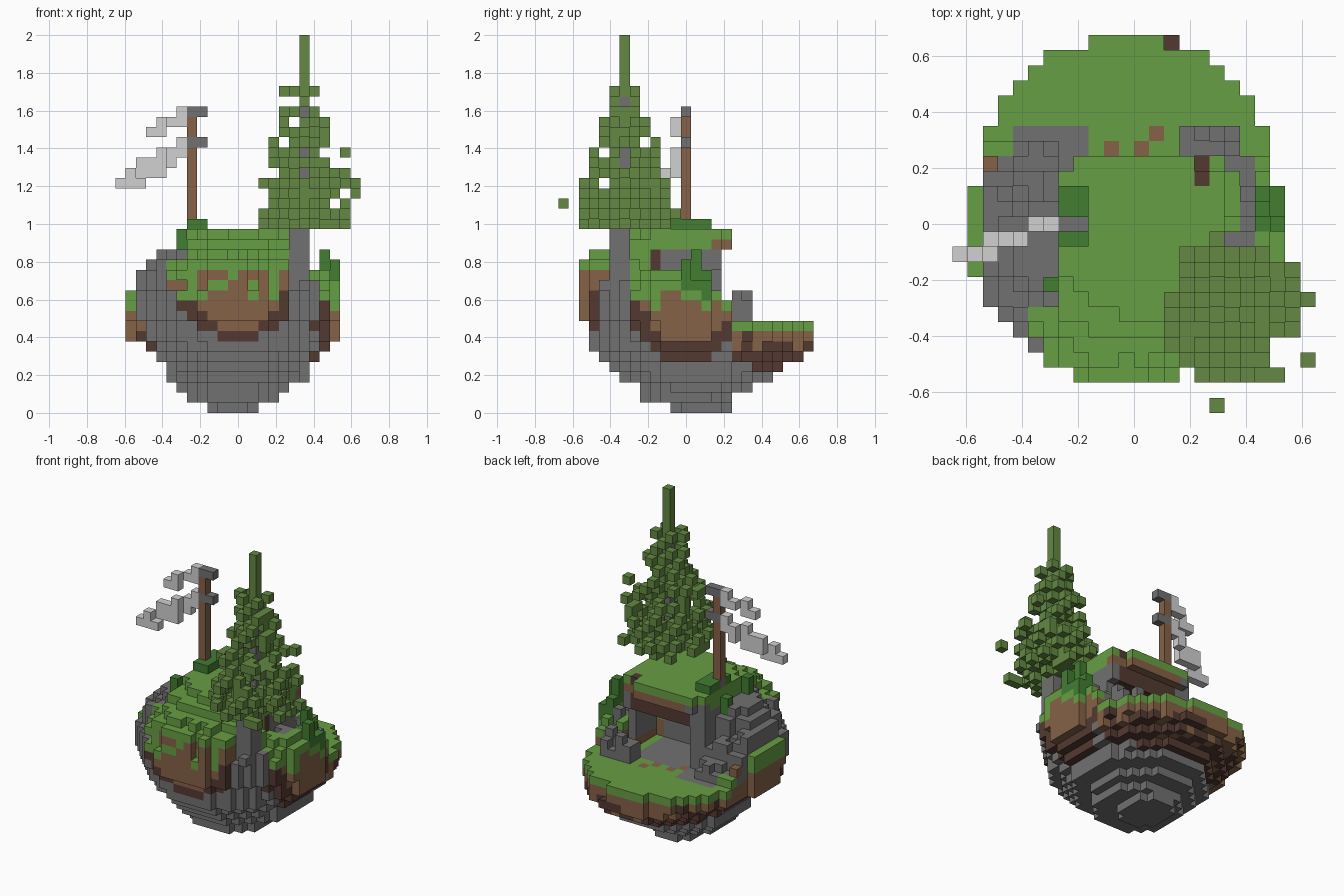
import bpy
import bmesh
import random

rng = random.Random(7)
CUBE = 2 / 37
DIRECTIONS = [(1, 0, 0), (-1, 0, 0), (0, 1, 0), (0, -1, 0), (0, 0, 1), (0, 0, -1)]

default = bpy.data.objects.get("Cube")
if default:
    bpy.data.objects.remove(default, do_unlink=True)

def make_material(name, *rgb):
    material = bpy.data.materials.new(name)
    material.use_nodes = True
    material.diffuse_color = (*rgb, 1)
    shader = next(n for n in material.node_tree.nodes if n.type == "BSDF_PRINCIPLED")
    shader.inputs["Base Color"].default_value = (*rgb, 1)
    shader.inputs["Roughness"].default_value = 0.9
    return material

MATERIALS = {
    "grass": make_material("grass green", 0.137, 0.345, 0.058),
    "leaf": make_material("needle green", 0.125, 0.25, 0.054),
    "bush": make_material("bush green", 0.054, 0.205, 0.031),
    "rock": make_material("rock grey", 0.165, 0.165, 0.165),
    "soil": make_material("soil brown", 0.235, 0.122, 0.063),
    "earth": make_material("dark earth", 0.088, 0.041, 0.031),
    "cloth": make_material("cloth grey", 0.64, 0.64, 0.64),
}

def build_cubes(name, cells):
    """Make one mesh from a dictionary of grid cell -> colour, outer faces only."""
    mesh = bpy.data.meshes.new(name)
    colours = sorted(set(cells.values()))
    for colour in colours:
        mesh.materials.append(MATERIALS[colour])
    bm = bmesh.new()
    for cell, colour in cells.items():
        for step in DIRECTIONS:
            if tuple(c + s for c, s in zip(cell, step)) in cells:
                continue
            axis = next(a for a in range(3) if step[a])
            corners = []
            for du, dv in ((0, 0), (1, 0), (1, 1), (0, 1)):
                corner = list(cell)
                corner[axis] += step[axis] > 0
                corner[(axis + 1) % 3] += du
                corner[(axis + 2) % 3] += dv
                x, y, z = corner
                corners.append(bm.verts.new(((x - 12) * CUBE, (y - 12.5) * CUBE, z * CUBE)))
            if step[axis] < 0:
                corners.reverse()
            bm.faces.new(corners).material_index = colours.index(colour)
    bm.to_mesh(mesh)
    bm.free()
    bpy.context.collection.objects.link(bpy.data.objects.new(name, mesh))

# Island outline of every layer, bottom to top: left, right, front, back
LAYERS = [
    (9, 14, 11, 17), (7, 16, 8, 17), (6, 17, 8, 19), (5, 19, 6, 21), (5, 19, 5, 22),
    (4, 20, 4, 24), (3, 21, 3, 25), (1, 22, 3, 25), (1, 22, 3, 25), (1, 22, 2, 25),
    (1, 22, 2, 25), (1, 22, 2, 25), (2, 22, 2, 24), (2, 21, 2, 24), (3, 21, 2, 23),
    (4, 20, 3, 23), (4, 20, 5, 22), (6, 19, 6, 22),
]
MEADOW, PLATEAU = 9, 18
COLUMNS = [(i, j) for i in range(24) for j in range(25)]
# Ragged front terraces
notches = {column: rng.choice((0, 0, 0.14)) if column[1] < 9 else 0 for column in COLUMNS}

def in_outline(i, j, layer):
    left, right, front, back = LAYERS[layer]
    dx = (2 * i + 1 - left - right) / (right - left)
    dy = (2 * j + 1 - front - back) / (back - front)
    limit = 1.03 if layer < 7 or j < 13 else 0.98
    return dx * dx + dy * dy <= limit - (notches[i, j] if layer > 11 else 0)

def ground_height(i, j):
    bump = rng.choice((-1, 0, 0, 0, 1))
    if i in (1, 21) and j > 14:
        return 0
    if i < 2:
        return 12
    if i < 7:
        return max(MEADOW, int(16 - max(0, j - 12) * 1.2) + (bump if j < 18 else 0))
    if j > 16:
        return MEADOW + 2 + bump if 15 <= i <= 18 and j < 19 else MEADOW
    if i > 17 and j > 7:
        return 14 - max(0, i - 20) - max(0, j - 10) // 2 + (bump if i < 20 else 0)
    return 15 + (bump if i < 20 else 0) if i > 17 else PLATEAU

def in_cave(i, j, k):
    roof = 16 if j > 15 else 14
    first = 9 if j < 16 else 7
    return first <= i <= 17 - (j < 15) and 10 < j < 17 and MEADOW <= k < roof

def soil_base(i, j):
    """Lowest earth layer: deep at the middle of each side, rock between them."""
    if j > 16:
        return 4 if abs(i - 11) < 6 else 5
    if j < 9 and abs(i - 11.5) <= abs(j - 13):
        return 6.5 + (i - 11.5) ** 2 / 9
    if i > 15 and j > 6:
        return 4.5 + (j - 12) ** 2 / 8
    return 6 if i < 4 and 7 < j < 17 else 99

def is_rock(i, j, k):
    left_ridge = 1 < i < 7 and k > 8 and 6 < j < (17 if i < 4 else 19)
    left_corner = 1 < i < 5 and 3 < j < 7 and k > 8
    floor = 3 < i < 9 and 16 < j < 19 and k >= 8
    back_boulders = 15 <= i <= 18 and 15 < j < 19 and 8 < k < 13
    right_ridge = 17 <= i <= 19 and j > 9 and 9 < k < 16 and not (i == 18 and 11 < j < 16)
    tree_root = i in (17, 18) and j in (4, 5, 6)
    return left_ridge or left_corner or floor or back_boulders or right_ridge or tree_root

def ground_colour(i, j, k):
    open_top = (i, j, k + 1) not in solid
    if is_rock(i, j, k):
        return "rock"
    if k >= 14 and j > 8 and 6 < i < 18:
        if k == 17 or (k == 16 and j < 15):
            return "grass"
        if j < 14 or i < 9:
            return "earth" if i > 15 and j < 11 else "rock"
        return "soil" if k == 16 else "earth"
    if 6 < i < 9 and j > 8 and k > 8:
        return "rock"
    if k > 11 and 4 < i < 18 and j < 9:
        return "grass" if open_top or rng.random() > 0.65 else "soil"
    base = soil_base(i, j)
    if k < base:
        return "rock"
    if open_top and k > 7:
        return "grass"
    thickness = rng.choice((1, 2, 3)) if j > 16 else 1 + (j < 9 and abs(i - 11.5) > 3) + (i > 15)
    if k < base + thickness and 1 < i < 21:
        return "earth"
    if i < 2 or i > 20:
        return "grass" if k > (9 if i < 2 or j < 10 else 11) else "soil"
    return "grass" if k > 10 and rng.random() > 0.45 else "soil"

# Floating island
heights = {column: ground_height(*column) for column in COLUMNS}
solid = {
    (i, j, k) for (i, j), top in heights.items() for k in range(top)
    if in_outline(i, j, k) and not in_cave(i, j, k)
    and (k < 16 or (7 <= i <= 17 and (j < 16 or 8 <= i <= 15)))
}
def surface(i, j):
    return max((k for x, y, k in solid if (x, y) == (i, j)), default=0)

ground = {cell: ground_colour(*cell) for cell in sorted(solid)}
# Worn path on the meadow and bare soil on the ridges
for i, j in ((10, 17), (12, 17), (13, 18)):
    ground[i, j, MEADOW - 1] = "soil"
ground[9, 16, MEADOW - 1] = "soil"
ground[2, 16, surface(2, 16)] = "soil"
ground[16, 15, surface(16, 15)] = ground[16, 16, surface(16, 16)] = "earth"
build_cubes("floating_island", ground)

# Tree with root, trunk, scattered needles and a bare tip
TX, TY = 18, 6
tree = {}
for k in range(18, 32):
    radius = 4.7 * (1 - (k - 18) / 16) + 0.8
    for i in range(TX - 4, TX + 5):
        for j in range(TY - 5, TY + 6):
            reach = ((i - TX) ** 2 + (j - TY) ** 2) ** 0.5
            chance = 0.04 if (i + j + k) % 2 == 0 else 0.75 if reach < 1.8 else 0.46
            if reach <= radius and rng.random() < chance:
                tree[i, j, k] = "leaf"
for k in range(14, 37):
    tree[TX, TY, k] = "rock" if k < 31 else "leaf"
    if k < 18:
        for i, j in ((TX - 1, TY), (TX, TY - 1), (TX - 1, TY - 1)):
            tree[i, j, k] = "rock"
for twig in ((17, 0, 20), (23, 7, 22), (23, 3, 21), (16, 6, 31), (22, 8, 25)):
    tree[twig] = "leaf"
build_cubes("conifer_tree", tree)

# Flag pole with grey caps
MX, MY = 7, 12
pole = {(MX, MY, k): "rock" if k in (18, 26, 29) else "soil" for k in range(18, 30)}
pole.update({(MX + 1, MY, k): "rock" for k in (26, 29)})
build_cubes("flag_pole", pole)

# Two drooping pennants: column -> lowest and highest cube
def pennant(name, columns):
    cells = {}
    for i, (low, high) in columns.items():
        row = MY if i > 4 else MY - 1 if i > 1 else MY - 2
        for k in range(low, high + 1):
            cells[i, MY - 2 if i == 2 and k == low else row, k] = "cloth"
    build_cubes(name, cells)

pennant("upper_pennant", {6: (28, 29), 5: (28, 28), 4: (27, 28), 3: (27, 27)})
pennant("lower_pennant", {6: (25, 26), 5: (24, 25), 4: (23, 25), 3: (23, 24),
                          2: (22, 24), 1: (22, 23), 0: (22, 22)})

# Bushes at the pole and on the side ledge
def bush(name, columns, rows, size):
    spots = [(i, j, surface(i, j) + 1) for i in columns for j in rows if rng.random() < 0.85]
    build_cubes(name, {(i, j, k): "bush" for i, j, base in spots if (i, j) != (MX, MY)
                       for k in range(base, base + rng.randint(1, size))})

bush("pole_bush", (7, 8), (11, 12, 13, 14), 1)
bush("front_pole_bush", (6,), (8, 12), 2)
bush("ledge_bush", (20, 21), (12, 13, 14), 3)
